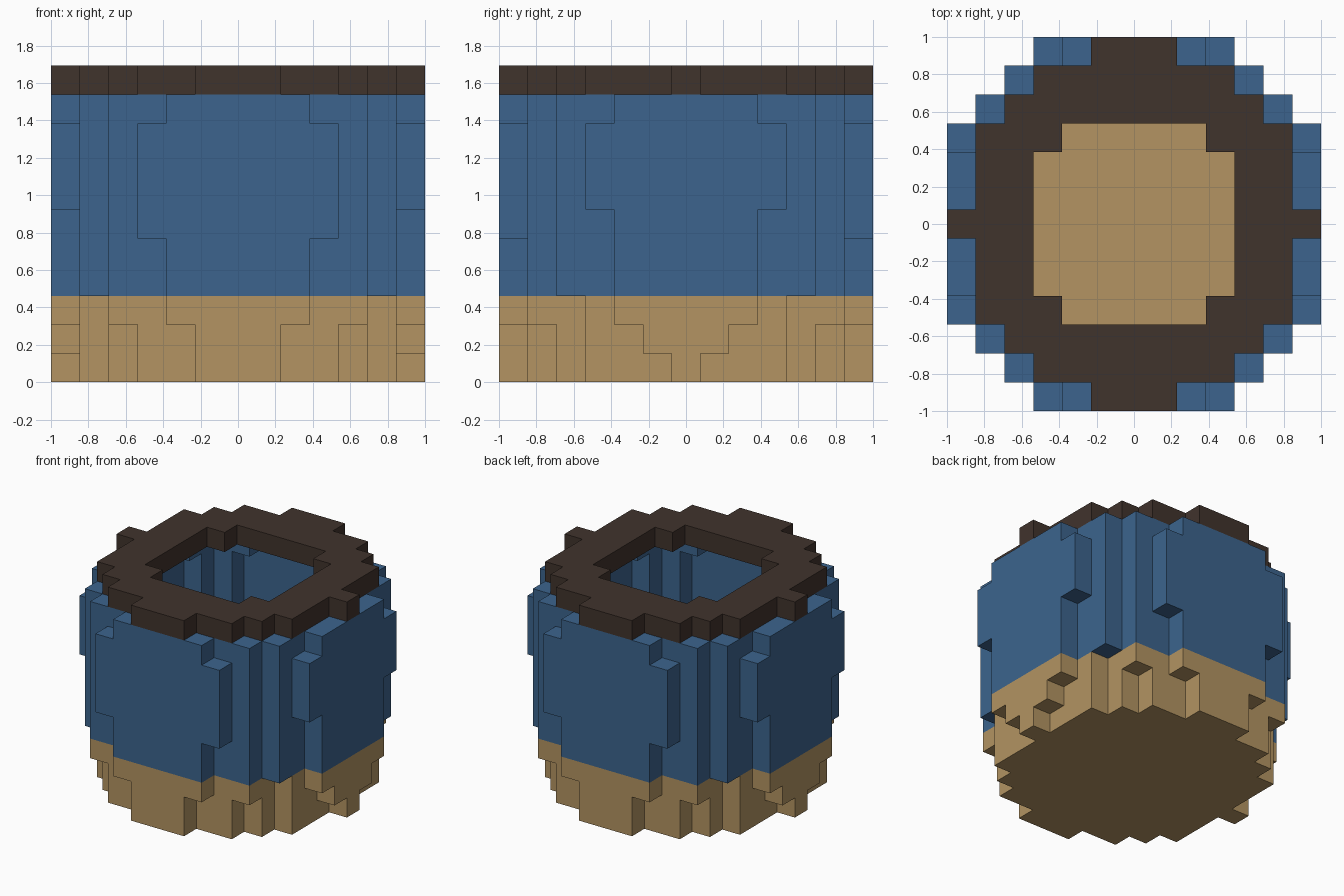
import bpy, bmesh, math
from mathutils import Vector

if "Cube" in bpy.data.objects:
    bpy.data.objects.remove(bpy.data.objects["Cube"], do_unlink=True)

UNIT = 2 / 13          # edge of one block
LAYERS = 11

# Half-width in x for each row |y| = 0..6, one outline per group of layers
FOOT = (6, 5, 5, 5, 4, 3, 1)
OUTLINES = [
    FOOT,                        # 0
    (6, 6, 5, 5, 4, 3, 1),       # 1
    (6, 6, 6, 5, 4, 4, 2),       # 2
    (6, 6, 6, 5, 5, 4, 2),       # 3
    (6, 6, 6, 5, 5, 4, 2),       # 4
    (6, 6, 6, 5, 5, 4, 3),       # 5
    (6, 6, 6, 6, 5, 4, 3),       # 6
    (6, 6, 6, 6, 5, 4, 3),       # 7
    (6, 6, 6, 6, 5, 4, 3),       # 8
    (6, 6, 6, 5, 5, 4, 2),       # 9
    FOOT,                        # 10
]
SIDES = ((1, 0), (-1, 0), (0, 1), (0, -1))


def inside(i, j, k):
    return abs(j) <= 6 and abs(i) <= OUTLINES[k][abs(j)]


def filled(i, j, k):
    """True where the hollow pot has a block."""
    if not 0 <= k < LAYERS or not inside(i, j, k):
        return False
    if k == 0:                                   # solid floor
        return True
    if k == LAYERS - 1:                          # rim with a notched opening
        a, b = abs(i), abs(j)
        return not (max(a, b) <= 3 and min(a, b) <= 2)
    return any(not inside(i + a, j + b, k) for a, b in SIDES)   # thin wall


def material(name, srgb):
    col = [(c / 255 / 12.92) if c < 10 else ((c / 255 + 0.055) / 1.055) ** 2.4 for c in srgb] + [1]
    m = bpy.data.materials.new(name)
    m.use_nodes = True
    m.diffuse_color = col
    bsdf = m.node_tree.nodes["Principled BSDF"]
    bsdf.inputs["Base Color"].default_value = col
    bsdf.inputs["Roughness"].default_value = 0.9
    return m


def build_part(name, layers, mat):
    """Skin the blocks of some layers with their exposed faces only."""
    bm = bmesh.new()
    for k in layers:
        for i in range(-6, 7):
            for j in range(-6, 7):
                if not filled(i, j, k):
                    continue
                for axis in range(3):
                    for sign in (-1, 1):
                        near = [i, j, k]
                        near[axis] += sign
                        if filled(*near):
                            continue
                        corners = []
                        for u, v in ((-1, -1), (1, -1), (1, 1), (-1, 1))[::sign]:
                            p = Vector((i, j, k + 0.5))
                            p[axis] += sign / 2
                            p[(axis + 1) % 3] += u / 2
                            p[(axis + 2) % 3] += v / 2
                            corners.append(bm.verts.new(p * UNIT))
                        bm.faces.new(corners)
    bmesh.ops.remove_doubles(bm, verts=bm.verts[:], dist=0.001)
    # Merge flat neighbours into large faces
    bmesh.ops.dissolve_limit(bm, angle_limit=math.radians(1),
                             verts=bm.verts[:], edges=bm.edges[:])
    mesh = bpy.data.meshes.new(name)
    bm.to_mesh(mesh)
    bm.free()
    mesh.materials.append(mat)
    bpy.context.collection.objects.link(bpy.data.objects.new(name, mesh))


build_part("pot_base", range(0, 3), material("sand", (179, 148, 98)))
build_part("pot_body", range(3, 10), material("blue", (60, 100, 141)))
build_part("pot_rim", range(10, 11), material("dark brown", (64, 51, 44)))
